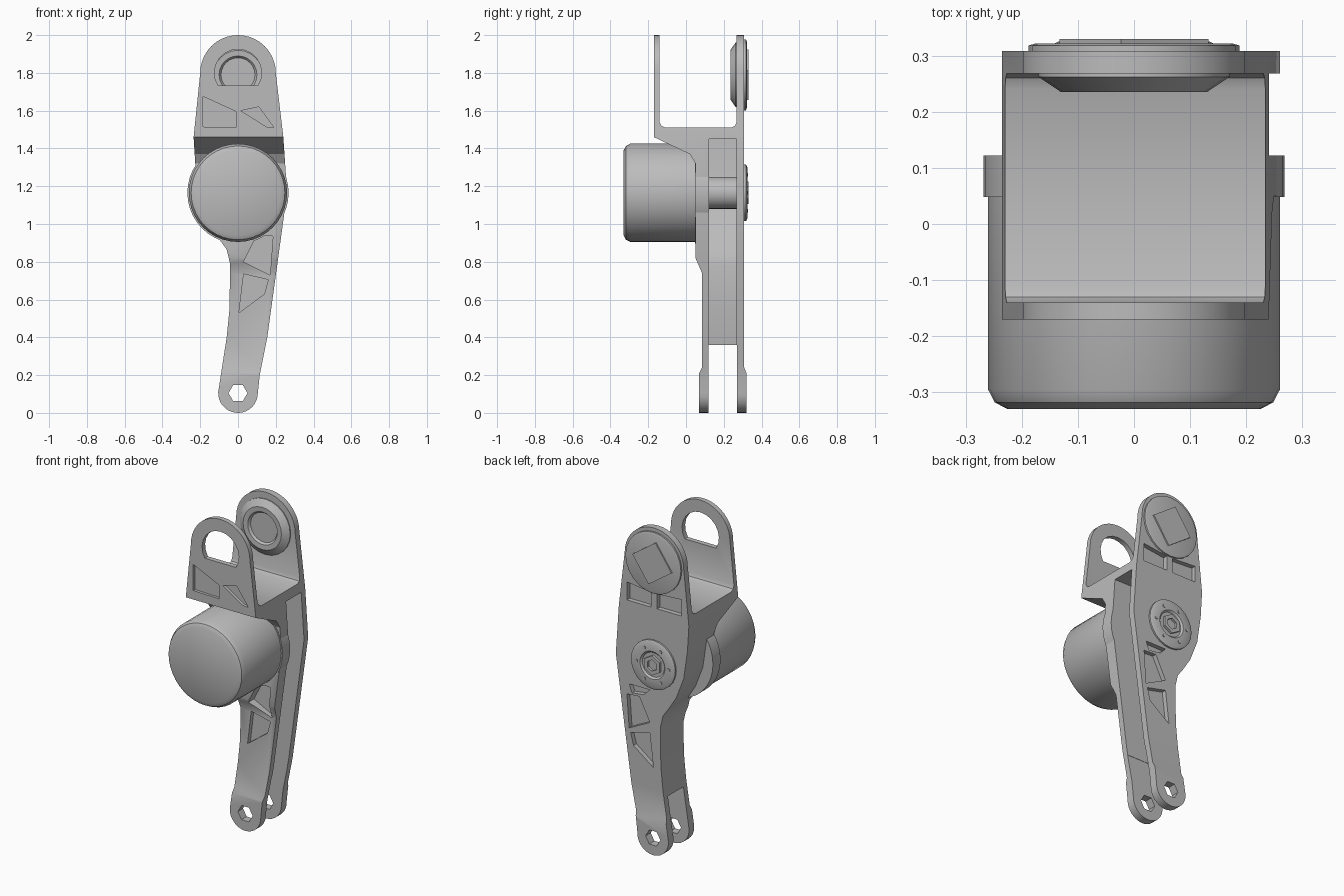
import bpy, bmesh
from math import sin, cos, pi, radians

if "Cube" in bpy.data.objects:
    bpy.data.objects.remove(bpy.data.objects["Cube"])

grey = bpy.data.materials.new("machined grey")
grey.use_nodes = True
colour = (0.5, 0.5, 0.5, 1)
grey.diffuse_color = colour
grey.node_tree.nodes["Principled BSDF"].inputs["Base Color"].default_value = colour


def finish(name, bm):
    bmesh.ops.remove_doubles(bm, verts=bm.verts, dist=1e-5)
    bmesh.ops.recalc_face_normals(bm, faces=bm.faces)
    mesh = bpy.data.meshes.new(name)
    bm.to_mesh(mesh)
    bm.free()
    mesh.materials.append(grey)
    ob = bpy.data.objects.new(name, mesh)
    bpy.context.collection.objects.link(ob)
    return ob


def prism(name, points, axis, a, b):
    """Extrude a flat outline along x or y from a to b."""
    bm = bmesh.new()
    place = (lambda u, v: (a, u, v)) if axis == "x" else (lambda u, v: (u, a, v))
    face = bm.faces.new([bm.verts.new(place(u, v)) for u, v in points])
    new = bmesh.ops.extrude_face_region(bm, geom=[face])["geom"]
    step = (b - a, 0, 0) if axis == "x" else (0, b - a, 0)
    bmesh.ops.translate(bm, vec=step, verts=[v for v in new if isinstance(v, bmesh.types.BMVert)])
    return finish(name, bm)


def lathe(name, profile, x, z, sides):
    """Turn a (radius, y) profile around an axis along y."""
    bm = bmesh.new()
    rings = [[bm.verts.new((x + r * sin(2 * pi * i / sides), y, z + r * cos(2 * pi * i / sides)))
              for i in range(sides)] for r, y in profile]
    for p, q in zip(rings, rings[1:]):
        for i in range(sides):
            j = (i + 1) % sides
            bm.faces.new((p[i], p[j], q[j], q[i]))
    bmesh.ops.dissolve_degenerate(bm, dist=1e-5, edges=bm.edges)
    return finish(name, bm)


def arc(x, z, r, start, end, steps):
    return [(x + r * cos(radians(start + (end - start) * i / steps)),
             z + r * sin(radians(start + (end - start) * i / steps))) for i in range(steps + 1)]


def boolean(ob, tool, operation="DIFFERENCE"):
    mod = ob.modifiers.new("cut", "BOOLEAN")
    mod.operation, mod.object, mod.solver = operation, tool, "EXACT"
    bpy.context.view_layer.objects.active = ob
    bpy.ops.object.modifier_apply(modifier=mod.name)
    bpy.data.objects.remove(tool)


def smooth(ob, angle=30):
    bpy.ops.object.select_all(action="DESELECT")
    ob.select_set(True)
    bpy.context.view_layer.objects.active = ob
    bpy.ops.object.shade_smooth_by_angle(angle=radians(angle))


MOTOR_Z, TOP_Z = 1.165, 1.8

# Forked bracket: side profile intersected with the front outline
side = [(-0.17, 2.1), (-0.17, 1.46), (0.02, 1.37), (0.05, 1.32), (0.05, 0.82), (0.085, 0.74),
        (0.085, 0.24), (0.07, 0.21), (0.07, -0.1), (0.12, -0.1), (0.12, 0.36), (0.27, 0.36),
        (0.27, -0.1), (0.32, -0.1), (0.32, 0.21), (0.308, 0.24), (0.308, 2.1), (0.268, 2.1),
        (0.268, 1.54), (0.26, 1.52), (0.24, 1.51), (-0.11, 1.51), (-0.13, 1.52), (-0.14, 1.54),
        (-0.14, 2.1)]
right_edge = [(-0.235, 1.46), (-0.225, 1.3), (-0.2, 1.13), (-0.15, 1.0), (-0.1, 0.92),
              (-0.06, 0.865), (-0.042, 0.79), (-0.045, 0.55), (-0.06, 0.4)]
outline = (arc(0, TOP_Z, 0.2, 0, 180, 20) + right_edge + arc(0, 0.105, 0.105, 165, 360, 18)
           + [(0.115, 0.2), (0.155, 0.4), (0.21, 0.8), (0.26, MOTOR_Z), (0.24, 1.46)])
bracket = prism("bracket", side, "x", -0.4, 0.4)
boolean(bracket, prism("outline_tool", outline, "y", -0.5, 0.5), "INTERSECT")

# Deep channel open on the left, leaving a thin wall along the right edge
channel = ([(x + 0.035, z - 0.01) for x, z in right_edge]
           + [(-0.035, 0.3), (0.4, 0.3), (0.4, 1.45)])
boolean(bracket, prism("channel_tool", channel, "y", 0.122, 0.268))

# Slot in the front fork plate and pin hole through the foot
slot = arc(0, TOP_Z, 0.125, -32, 212, 14)
boolean(bracket, prism("slot_tool", slot, "y", -0.3, 0))
boolean(bracket, prism("pin_tool", arc(0, 0.105, 0.05, 0, 300, 5), "y", -0.2, 0.5))

# Lightening pockets on both faces
fork_pockets = [[(-0.185, 1.675), (-0.01, 1.595), (-0.01, 1.51), (-0.185, 1.515)],
                [(0.015, 1.6), (0.11, 1.62), (0.19, 1.51), (0.15, 1.515)]]
leg_pockets = [[(0.1, 0.94), (0.185, 0.935), (0.17, 0.73), (0.03, 0.8)],
               [(0.03, 0.735), (0.16, 0.705), (0.14, 0.63), (0.005, 0.53)]]
back_pockets = [[(-0.185, 1.61), (-0.02, 1.6), (-0.02, 1.51), (-0.185, 1.51)],
                [(0.02, 1.6), (0.185, 1.62), (0.185, 1.51), (0.02, 1.51)],
                [(0.03, 1.0), (0.17, 1.0), (0.15, 0.95), (0.07, 0.96)]]
for pocket in fork_pockets:
    boolean(bracket, prism("pocket_tool", pocket, "y", -0.25, -0.153))
for pocket in leg_pockets:
    boolean(bracket, prism("pocket_tool", pocket, "y", -0.05, 0.112))
for pocket in back_pockets + leg_pockets:
    boolean(bracket, prism("pocket_tool", pocket, "y", 0.28, 0.4))
smooth(bracket)

# Motor can, its mounting ring and the bearing tube inside the channel
motor = lathe("motor_can", [(0, -0.33), (0.225, -0.33), (0.248, -0.318), (0.26, -0.295),
                            (0.26, 0.06), (0, 0.06)], 0, MOTOR_Z, 40)
ring = lathe("motor_ring", [(0, 0.048), (0.268, 0.048), (0.268, 0.122), (0, 0.122)], 0, MOTOR_Z, 40)
tube = lathe("bearing_tube", [(0, 0.115), (0.085, 0.115), (0.085, 0.275), (0, 0.275)],
             0, MOTOR_Z, 24)

# Rear hub with hexagonal socket and bolts
hub = lathe("rear_hub", [(0, 0.3), (0.15, 0.3), (0.15, 0.318), (0.135, 0.325), (0.085, 0.325),
                         (0.075, 0.315), (0, 0.315)], 0, MOTOR_Z, 24)
socket = lathe("hub_socket", [(0.06, 0.31), (0.06, 0.33), (0.035, 0.33), (0.035, 0.316),
                              (0, 0.316)], 0, MOTOR_Z, 6)
for i in range(6):
    a = pi * i / 3
    smooth(lathe("hub_bolt", [(0, 0.32), (0.01, 0.32), (0.01, 0.329), (0, 0.329)],
                 0.11 * cos(a), MOTOR_Z + 0.11 * sin(a), 8))

# Pivot cap in the rear fork plate
cap = lathe("pivot_cap", [(0, 0.25), (0.09, 0.25), (0.1, 0.237), (0.13, 0.235), (0.17, 0.262),
                          (0.17, 0.3), (0.188, 0.305), (0.188, 0.318), (0.175, 0.322),
                          (0, 0.322)], 0, TOP_Z - 0.01, 24)
plate = prism("pivot_plate", arc(0, TOP_Z - 0.01, 0.135, 10, 280, 3), "y", 0.321, 0.33)
for ob in (motor, ring, tube, hub, cap):
    smooth(ob)
